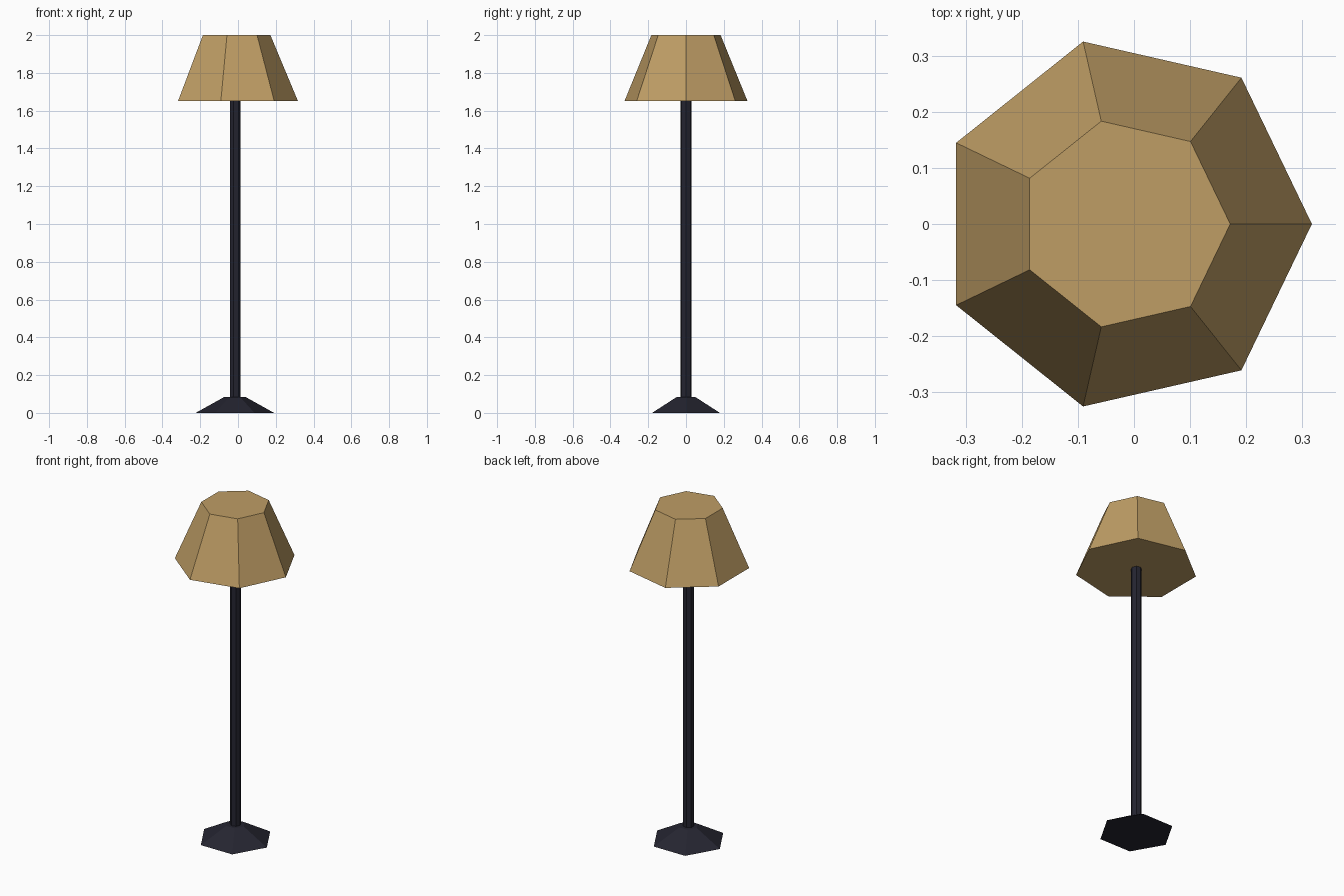
import bpy

cube = bpy.data.objects.get("Cube")
if cube:
    bpy.data.objects.remove(cube, do_unlink=True)

AXIS_X = -0.0165  # shared centre line of all parts


def make_material(name, colour):
    mat = bpy.data.materials.new(name)
    mat.use_nodes = True
    mat.diffuse_color = colour
    mat.node_tree.nodes["Principled BSDF"].inputs["Base Color"].default_value = colour
    return mat


def add_frustum(name, sides, bottom_radius, top_radius, z0, z1, mat):
    """Closed, flat-shaded frustum with one corner pointing to +x."""
    bpy.ops.mesh.primitive_cone_add(
        vertices=sides, radius1=bottom_radius, radius2=top_radius,
        depth=z1 - z0, end_fill_type='NGON')
    obj = bpy.context.object
    obj.name = name
    # The primitive starts its first corner on +y; turn it onto +x
    for v in obj.data.vertices:
        v.co.x, v.co.y = v.co.y, -v.co.x
    obj.location = (AXIS_X, 0, (z0 + z1) / 2)
    obj.data.materials.append(mat)
    return obj


dark_metal = make_material("dark metal", (0.018, 0.018, 0.030, 1))
tan_fabric = make_material("tan fabric", (0.52, 0.34, 0.13, 1))

# Six-sided foot, slim pole and seven-sided shade
add_frustum("base", 6, 0.2075, 0.055, 0, 0.085, dark_metal)
add_frustum("pole", 7, 0.03, 0.03, 0.08, 1.66, dark_metal)
add_frustum("lamp_shade", 7, 0.3335, 0.188, 1.652, 2.0, tan_fabric)
